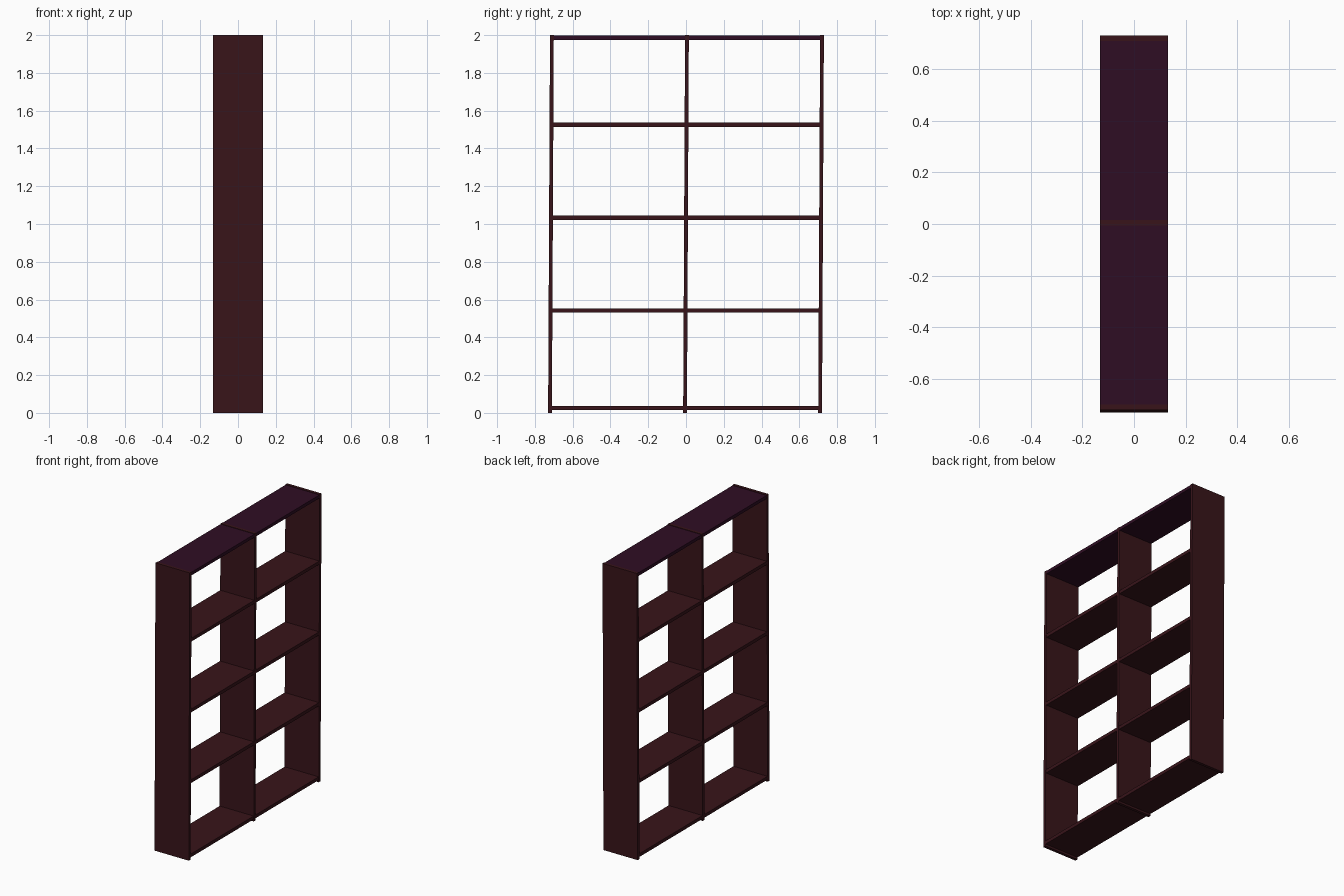
import bpy
import bmesh

if "Cube" in bpy.data.objects:
    bpy.data.objects.remove(bpy.data.objects["Cube"])


def material(name, rgb):
    m = bpy.data.materials.new(name)
    m.diffuse_color = (*rgb, 1.0)
    m.use_nodes = True
    m.node_tree.nodes["Principled BSDF"].inputs["Base Color"].default_value = m.diffuse_color
    return m


def board(name, size, centre, mat, lean=0.0):
    """Box board; lean shifts the top sideways in y and the bottom the other way."""
    bm = bmesh.new()
    bmesh.ops.create_cube(bm, size=1.0)
    for v in bm.verts:
        side = 1 if v.co.z > 0 else -1
        v.co.x *= size[0]
        v.co.y = v.co.y * size[1] + side * lean
        v.co.z *= size[2]
    mesh = bpy.data.meshes.new(name)
    bm.to_mesh(mesh)
    bm.free()
    mesh.materials.append(mat)
    ob = bpy.data.objects.new(name, mesh)
    ob.location = centre
    bpy.context.collection.objects.link(ob)
    return ob


wood = material("dark_red_wood", (0.040, 0.007, 0.010))
top_wood = material("purple_wood", (0.028, 0.004, 0.017))

# Three uprights, all leaning very slightly towards +y
for name, y in (("left_side", -0.715), ("divider", 0.0), ("right_side", 0.715)):
    board(name, (0.264, 0.02, 2.0), (0, y, 1.0), wood, lean=0.005)

# Shelves spanning both bays
for name, z in (("bottom_shelf", 0.026), ("lower_shelf", 0.542),
                ("middle_shelf", 1.034), ("upper_shelf", 1.526)):
    board(name, (0.262, 1.43, 0.023), (0, 0, z), wood)

# Top board sits just below the upright ends
board("top_board", (0.262, 1.43, 0.022), (0, 0, 1.986), top_wood, lean=0.004)
